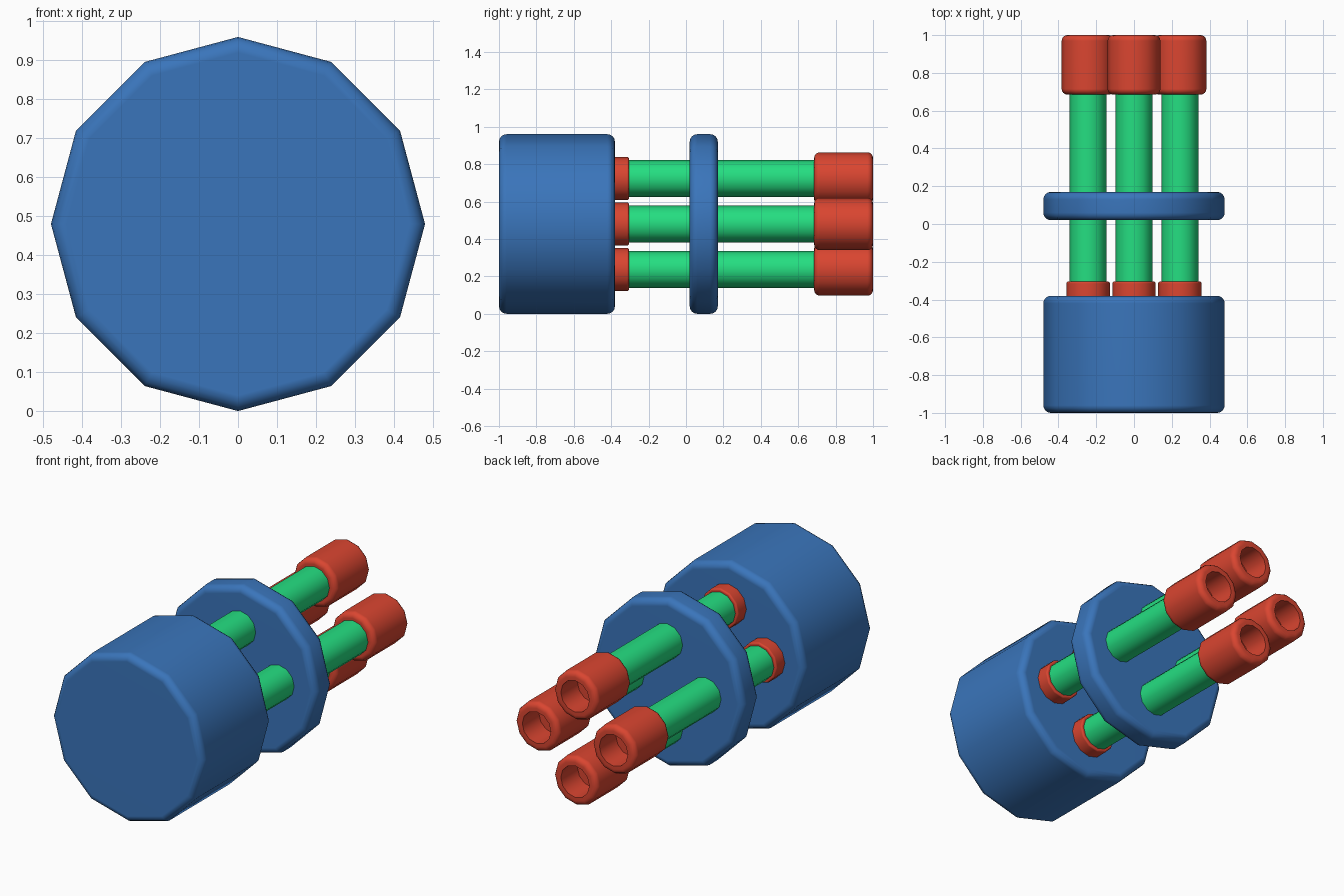
import bpy, bmesh, math

cube = bpy.data.objects.get("Cube")
if cube:
    bpy.data.objects.remove(cube, do_unlink=True)

SIDES = 12
MID = 0.48      # height of the main axis
OFFSET = 0.243  # distance of each barrel from the main axis


def material(name, color):
    mat = bpy.data.materials.new(name)
    mat.use_nodes = True
    mat.diffuse_color = (*color, 1)
    mat.node_tree.nodes["Principled BSDF"].inputs["Base Color"].default_value = (*color, 1)
    return mat


blue = material("blue", (0.042, 0.178, 0.497))
green = material("green", (0.018, 0.73, 0.22))
red = material("red", (0.70, 0.06, 0.03))


def rounded(y0, y1, r, b, steps=4):
    """Profile (y, radius) of a cylinder whose two rims are rounded by b."""
    if not b:
        return [(y0, r), (y1, r)]
    arc = [(b - b * math.cos(t), r - b + b * math.sin(t))
           for t in (math.pi / 2 * i / steps for i in range(steps + 1))]
    return [(y0 + d, q) for d, q in arc] + [(y1 - d, q) for d, q in reversed(arc)]


def lathe(name, profile, mat, x=0, z=MID):
    """Turn a profile about an axis along y and close both ends."""
    bm = bmesh.new()
    rings = []
    for y, r in profile:
        angles = [2 * math.pi * i / SIDES for i in range(SIDES)]
        rings.append([bm.verts.new((r * math.cos(a), y, r * math.sin(a))) for a in angles])
    for a, b in zip(rings, rings[1:]):
        for i in range(SIDES):
            j = (i + 1) % SIDES
            bm.faces.new((a[i], a[j], b[j], b[i]))
    bm.faces.new(rings[0])
    bm.faces.new(rings[-1])
    bmesh.ops.recalc_face_normals(bm, faces=bm.faces)
    mesh = bpy.data.meshes.new(name)
    bm.to_mesh(mesh)
    bm.free()
    mesh.materials.append(mat)
    obj = bpy.data.objects.new(name, mesh)
    obj.location = (x, 0, z)
    bpy.context.collection.objects.link(obj)
    bpy.ops.object.select_all(action="DESELECT")
    obj.select_set(True)
    bpy.context.view_layer.objects.active = obj
    bpy.ops.object.shade_smooth_by_angle(angle=math.radians(35))
    normals = obj.modifiers.new("clean_normals", "WEIGHTED_NORMAL")
    normals.keep_sharp = True
    return obj


# Main drum and support disc
lathe("drum", rounded(-1.0, -0.38, 0.48, 0.04), blue)
lathe("support_disc", rounded(0.02, 0.17, 0.48, 0.04), blue)

# Four barrels, each with a collar at the drum and a hollow muzzle
places = {"left": (1, 0), "right": (-1, 0), "top": (0, 1), "bottom": (0, -1)}
for side, (dx, dz) in places.items():
    x, z = dx * OFFSET, MID + dz * OFFSET
    lathe(side + "_collar", rounded(-0.40, -0.305, 0.115, 0.01), red, x, z)
    lathe(side + "_barrel", rounded(-0.40, 0.72, 0.098, 0), green, x, z)
    muzzle = rounded(0.685, 1.0, 0.14, 0.03) + [(1.0, 0.09), (0.85, 0.09)]
    lathe(side + "_muzzle", muzzle, red, x, z)
